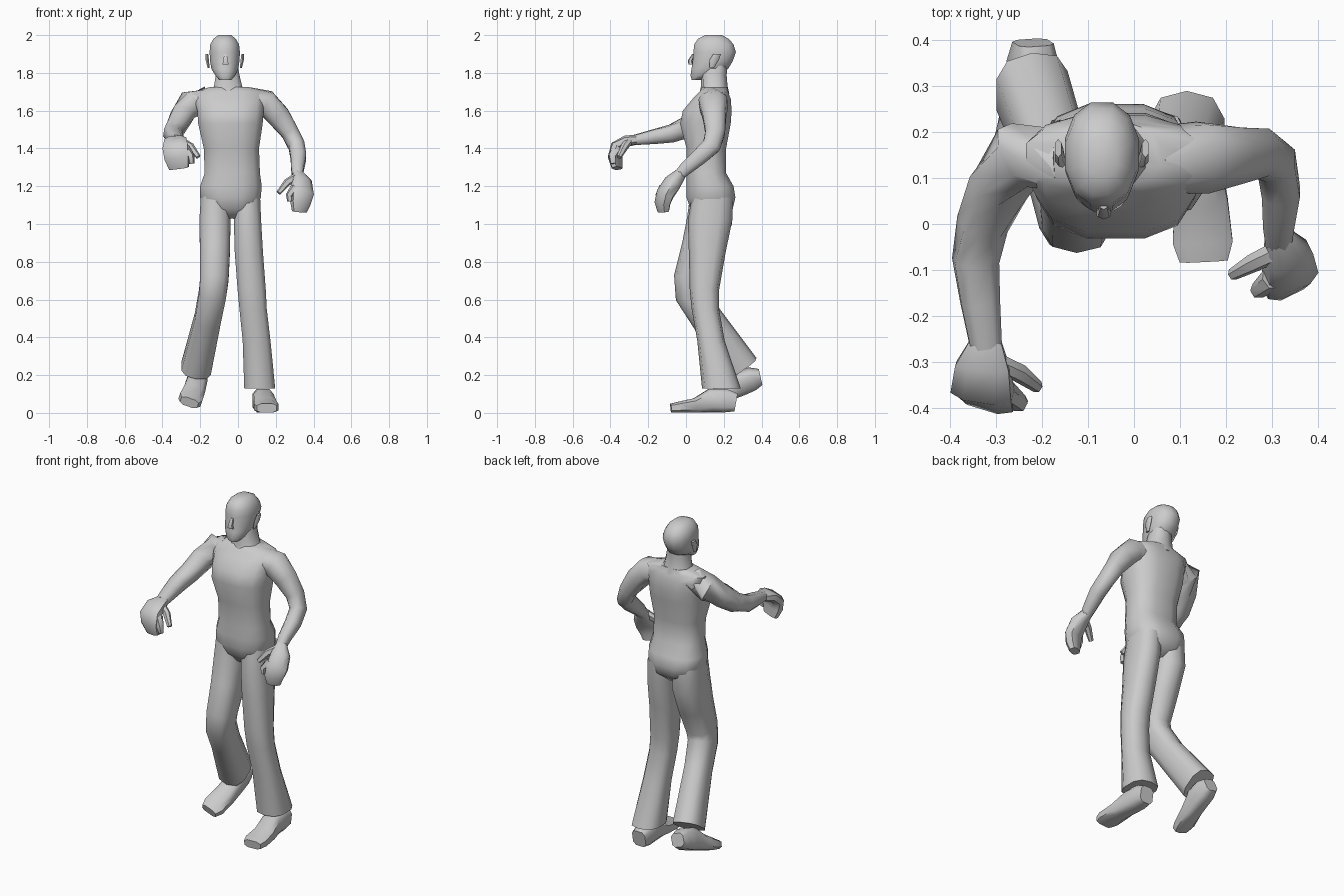
import bpy, bmesh, math
from mathutils import Vector


def shade(ob, angle=50):
    bpy.ops.object.select_all(action='DESELECT')
    ob.select_set(True)
    bpy.context.view_layer.objects.active = ob
    bpy.ops.object.shade_smooth_by_angle(angle=math.radians(angle))


def loft(name, rows, n=8, side=(1, 0, 0), level=False, e=0.8, angle=50):
    """Skin rings given as (x, y, z, half width, half depth); level rings stay horizontal."""
    bm = bmesh.new()
    pts = [Vector(r[:3]) for r in rows]
    rings = []
    for i, r in enumerate(rows):
        if level:
            s, u = Vector((1, 0, 0)), Vector((0, 1, 0))
        else:
            t = (pts[min(i + 1, len(rows) - 1)] - pts[max(i - 1, 0)]).normalized()
            s = Vector(side)
            s = (s - t * s.dot(t)).normalized()
            u = t.cross(s)
        ring = []
        for k in range(n):
            w = 2 * math.pi * (k + 0.5) / n
            c, d = math.cos(w), math.sin(w)
            c = math.copysign(abs(c) ** e, c)
            d = math.copysign(abs(d) ** e, d)
            ring.append(bm.verts.new(pts[i] + s * r[3] * c + u * r[4] * d))
        rings.append(ring)
    for a, b in zip(rings, rings[1:]):
        for k in range(n):
            bm.faces.new((a[k], a[(k + 1) % n], b[(k + 1) % n], b[k]))
    bm.faces.new(rings[0])
    bm.faces.new(rings[-1])
    bmesh.ops.recalc_face_normals(bm, faces=bm.faces)
    me = bpy.data.meshes.new(name)
    bm.to_mesh(me)
    bm.free()
    ob = bpy.data.objects.new(name, me)
    bpy.context.collection.objects.link(ob)
    shade(ob, angle)
    return ob


def spans(rows):
    """Turn (z, x0, x1, y0, y1) extents into loft rows."""
    return [((a + b) / 2, (c + d) / 2, z, (b - a) / 2, (d - c) / 2) for z, a, b, c, d in rows]


# torso
loft("torso", spans([
    (1.03, -.09, .02, .06, .19), (1.08, -.17, .10, .02, .25), (1.14, -.205, .125, .0, .265),
    (1.20, -.205, .13, .0, .255), (1.27, -.18, .12, .0, .215), (1.40, -.185, .115, .0, .215),
    (1.53, -.215, .135, -.035, .24), (1.60, -.22, .14, -.02, .245), (1.66, -.235, .145, .03, .24),
    (1.70, -.24, .15, .07, .225), (1.725, -.15, .06, .085, .22)]), 12, level=True, e=.75)

# neck and head
loft("neck", spans([(1.69, -.15, .05, .07, .23), (1.73, -.13, .025, .08, .22),
                    (1.79, -.12, .01, .08, .215), (1.84, -.11, 0, .09, .22)]), 10, level=True)
loft("head", spans([
    (1.762, -.10, -.035, .03, .09), (1.785, -.12, -.015, .022, .14), (1.82, -.143, .003, .026, .225),
    (1.86, -.15, .01, .032, .25), (1.91, -.153, .013, .036, .268), (1.95, -.15, .008, .04, .255),
    (1.98, -.132, -.01, .06, .23), (2.0, -.105, -.035, .10, .19)]), 12, level=True, e=.9)
loft("nose", [(-.066, .04, 1.90, .008, .008), (-.066, .022, 1.865, .014, .012),
              (-.066, .025, 1.845, .018, .012)], 6, level=True)
for sgn, label in ((-1, "right"), (1, "left")):
    x = -.07 + sgn * .085
    loft(label + "_ear", [(x, .135, 1.825, .006, .012), (x + sgn * .008, .15, 1.87, .01, .025),
                          (x + sgn * .01, .165, 1.90, .008, .02)], 6, level=True)

# trouser legs
loft("left_trouser_leg", spans([
    (1.14, -.03, .12, .03, .25), (1.02, -.025, .125, .01, .245), (.85, -.02, .135, .015, .21),
    (.65, -.005, .15, .02, .175), (.55, .005, .155, .03, .175), (.38, .022, .175, .06, .205),
    (.13, .03, .20, .085, .29)]), 10, level=True, e=.75)
loft("right_trouser_leg", [
    (-.12, .13, 1.14, .08, .11), (-.122, .125, 1.02, .085, .12), (-.122, .08, .87, .083, .105),
    (-.125, .025, .71, .078, .09), (-.135, .03, .63, .075, .09), (-.16, .11, .50, .072, .085),
    (-.222, .29, .235, .082, .10)], 10, e=.75)

# feet
loft("left_foot", [(.13, .265, .055, .045, .05), (.13, .21, .065, .055, .065),
                   (.135, .13, .065, .055, .065), (.145, .05, .04, .062, .04),
                   (.15, -.04, .03, .068, .03), (.152, -.08, .025, .055, .025)], 8, e=.6)
loft("right_foot", [(-.22, .395, .19, .042, .04), (-.22, .35, .18, .052, .06),
                    (-.222, .28, .155, .055, .065), (-.235, .21, .11, .06, .045),
                    (-.252, .13, .07, .065, .032), (-.258, .09, .055, .05, .025)],
     8, side=(1, 0, -.35), e=.6)

# arms
loft("right_arm", [
    (-.16, .15, 1.655, .075, .07), (-.25, .15, 1.635, .075, .075), (-.295, .08, 1.575, .065, .065),
    (-.33, 0, 1.51, .055, .055), (-.345, -.08, 1.478, .052, .048), (-.335, -.17, 1.462, .045, .04),
    (-.322, -.27, 1.445, .036, .028)], 8, side=(1, .5, 0))
loft("left_arm", [
    (.06, .14, 1.65, .07, .07), (.15, .145, 1.64, .07, .08), (.215, .15, 1.57, .065, .065),
    (.275, .155, 1.485, .05, .055), (.31, .135, 1.415, .045, .052), (.32, .07, 1.355, .044, .046),
    (.315, 0, 1.295, .036, .038), (.315, -.04, 1.255, .03, .03)], 8, side=(1, 0, 0))

# hands with curled fingers
loft("right_hand", [
    (-.322, -.255, 1.447, .036, .026), (-.33, -.31, 1.44, .062, .03), (-.33, -.365, 1.405, .072, .032),
    (-.322, -.375, 1.35, .07, .032), (-.312, -.365, 1.295, .055, .022)], 8, side=(1, -.3, 0), e=.7)
loft("left_hand", [
    (.315, -.03, 1.265, .03, .03), (.335, -.07, 1.22, .055, .042), (.34, -.11, 1.16, .062, .04),
    (.33, -.125, 1.11, .055, .035), (.325, -.12, 1.065, .04, .025)], 8, side=(1, .5, 0), e=.7)

# thumbs and forefingers
loft("right_thumb", [(-.30, -.30, 1.44, .02, .02), (-.25, -.325, 1.41, .02, .02),
                     (-.21, -.355, 1.355, .013, .013)], 6, side=(0, 1, 0))
loft("right_forefinger", [(-.28, -.365, 1.40, .025, .025), (-.25, -.39, 1.36, .02, .02),
                          (-.245, -.385, 1.32, .014, .014)], 6, side=(0, 1, 0))
loft("left_thumb", [(.31, -.06, 1.25, .022, .022), (.26, -.085, 1.22, .02, .02),
                    (.215, -.11, 1.165, .013, .013)], 6, side=(0, 1, 0))
loft("left_forefinger", [(.30, -.12, 1.19, .025, .025), (.27, -.145, 1.15, .018, .018),
                         (.275, -.145, 1.12, .014, .014)], 6, side=(0, 1, 0))
